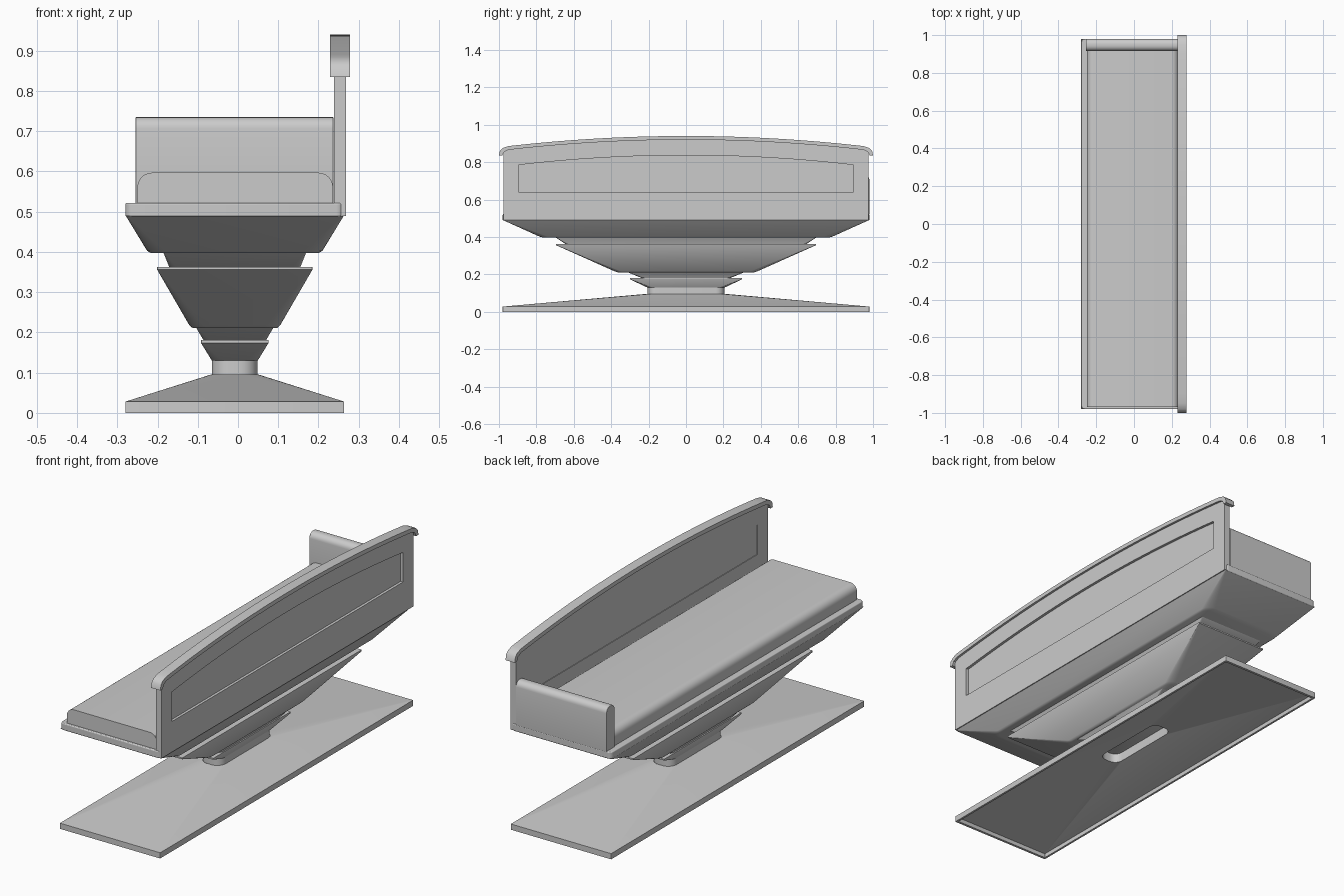
import bpy, bmesh, math

cube = bpy.data.objects.get("Cube")
if cube:
    bpy.data.objects.remove(cube)

grey = bpy.data.materials.new("plain_grey")
grey.use_nodes = True
GREY = (0.6, 0.6, 0.6, 1)
grey.diffuse_color = GREY
grey.node_tree.nodes["Principled BSDF"].inputs["Base Color"].default_value = GREY

CX = -0.008      # centre line of the pedestal


def loft(name, rings, start=True, end=True, bevel=0):
    """Skin a list of equal-length point loops, optionally capping both ends."""
    bm = bmesh.new()
    loops = [[bm.verts.new(p) for p in ring] for ring in rings]
    for a, b in zip(loops, loops[1:]):
        for i in range(len(a)):
            j = (i + 1) % len(a)
            bm.faces.new((a[i], a[j], b[j], b[i]))
    if start:
        bm.faces.new(loops[0][::-1])
    if end:
        bm.faces.new(loops[-1])
    bmesh.ops.recalc_face_normals(bm, faces=bm.faces)
    mesh = bpy.data.meshes.new(name)
    bm.to_mesh(mesh)
    bm.free()
    mesh.materials.append(grey)
    mesh.polygons.foreach_set("use_smooth", [True] * len(mesh.polygons))
    mesh.set_sharp_from_angle(angle=math.radians(35))
    ob = bpy.data.objects.new(name, mesh)
    bpy.context.collection.objects.link(ob)
    if bevel:
        mod = ob.modifiers.new("soft_edges", "BEVEL")
        mod.width, mod.segments = bevel, 3
        mod.limit_method, mod.angle_limit = "ANGLE", math.radians(40)
    return ob


def corners(w, h, radii, steps=6):
    """Rounded rectangle outline in 2D, one radius per corner from ++ round to +-."""
    pts = []
    for k, (sx, sy) in enumerate(((1, 1), (-1, 1), (-1, -1), (1, -1))):
        r = radii[k]
        for i in range(steps + 1):
            a = math.radians(90 * (k + i / steps))
            pts.append((sx * (w - r) + r * math.cos(a), sy * (h - r) + r * math.sin(a)))
    return pts


def level(w, h, z, r=0.002):
    return [(CX + x, y, z) for x, y in corners(w, h, [r] * 4)]


# Base: hollow shell, open underneath and into the column
loft("base", [level(0.055, 0.2, 0.085, 0.04), level(0.262, 0.968, 0.02),
              level(0.262, 0.968, 0), level(0.272, 0.98, 0), level(0.272, 0.98, 0.028),
              level(0.057, 0.21, 0.096, 0.045)], False, False)
loft("column", [level(0.052, 0.2, 0.14, 0.04), level(0.052, 0.2, 0.085, 0.04),
                level(0.057, 0.205, 0.085, 0.045), level(0.057, 0.205, 0.14, 0.045)],
     False, False)

# Stepped pedestal: tapered tiers, each with a thin lip
loft("lower_tier", [level(0.057, 0.207, 0.13, 0.03), level(0.084, 0.3, 0.174),
                    level(0.084, 0.3, 0.181)])
loft("lower_neck", [level(0.076, 0.23, 0.178, 0.02), level(0.098, 0.32, 0.215)])
loft("middle_tier", [level(0.105, 0.365, 0.211, 0.035), level(0.113, 0.385, 0.218, 0.035),
                     level(0.193, 0.695, 0.356), level(0.193, 0.695, 0.363)])
loft("upper_neck", [level(0.162, 0.64, 0.36, 0.02), level(0.178, 0.7, 0.4)])
loft("upper_tier", [level(0.208, 0.765, 0.397, 0.045), level(0.218, 0.785, 0.403, 0.045),
                    level(0.271, 0.978, 0.49)])

# Seat tray
loft("seat_tray", [level(0.272, 0.98, 0.488, 0.02), level(0.272, 0.98, 0.522, 0.02)],
     bevel=0.004)

# Cushion: one section along the whole length, rounded on both long edges
section = corners(0.243, 0.038, (0.036, 0.036, 0.002, 0.002))
loft("seat_cushion", [[(x - 0.007, y, z + 0.559) for x, z in section]
                      for y in (-0.968, 0.93)])

# End bolster
section = corners(0.032, 0.108, (0.028, 0.028, 0.002, 0.002))
loft("end_bolster", [[(x, y + 0.948, z + 0.627) for y, z in section]
                     for x in (-0.255, 0.237)], bevel=0.008)


# Backrest: arched panel with an inset field on each face
def arched(x, half, bottom, top, rise, n=28):
    arc = [half * (1 - 2 * i / n) for i in range(n + 1)]
    return ([(x, -half, bottom), (x, half, bottom)] +
            [(x, y, top - rise * (y / half) ** 2) for y in arc])


outer = (0.976, 0.49, 0.928, 0.06)
inset = (0.896, 0.64, 0.837, 0.052)
loft("backrest_panel", [arched(0.242, *inset), arched(0.239, *inset), arched(0.239, *outer),
                        arched(0.268, *outer), arched(0.268, *inset), arched(0.255, *inset)])

# Top rail: arched strip with ends that turn down
over = [(y / 20, 0.94 - 0.06 * (y / 20) ** 2) for y in range(-19, 20)]
under = [(y, z - 0.02) for y, z in over[::-1]]
tip = [(0.98, 0.876), (0.995, 0.861), (1, 0.835), (0.982, 0.835), (0.973, 0.855)]
mirrored = [(-y, z) for y, z in tip[::-1]]
outline = over + tip + under + mirrored
loft("top_rail", [[(x, y, z) for y, z in outline] for x in (0.229, 0.279)])
